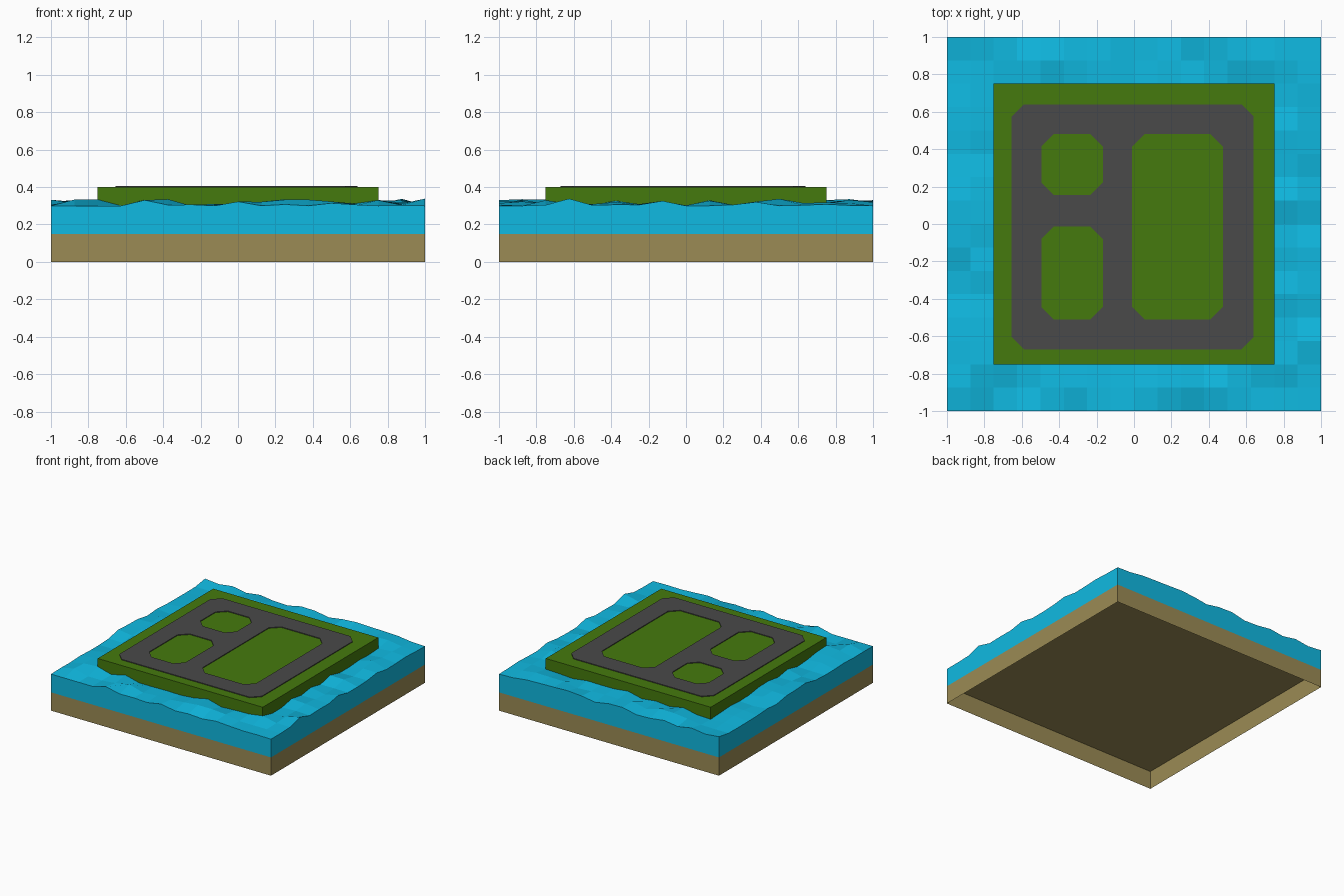
import bpy, bmesh, random

if "Cube" in bpy.data.objects:
    bpy.data.objects.remove(bpy.data.objects["Cube"])

random.seed(4)


def material(name, rgb):
    m = bpy.data.materials.new(name)
    m.diffuse_color = (*rgb, 1)
    m.use_nodes = True
    m.node_tree.nodes["Principled BSDF"].inputs["Base Color"].default_value = m.diffuse_color
    return m


def finish(bm, name, mat, outward=True):
    if outward:
        bmesh.ops.recalc_face_normals(bm, faces=bm.faces)
    mesh = bpy.data.meshes.new(name)
    bm.to_mesh(mesh)
    bm.free()
    mesh.materials.append(mat)
    ob = bpy.data.objects.new(name, mesh)
    bpy.context.collection.objects.link(ob)
    return ob


def box(name, half, z0, z1, mat, open_bottom=False):
    bm = bmesh.new()
    bmesh.ops.create_cube(bm, size=1)
    for v in bm.verts:
        v.co = (v.co.x * 2 * half, v.co.y * 2 * half, z1 if v.co.z > 0 else z0)
    bm.normal_update()
    if open_bottom:
        bottom = [f for f in bm.faces if f.normal.z < -0.5]
        bmesh.ops.delete(bm, geom=bottom, context='FACES_ONLY')
    return finish(bm, name, mat, outward=False)


sand = material("sand", (0.33, 0.26, 0.09))
blue = material("water", (0.005, 0.49, 0.76))
grass = material("grass", (0.06, 0.195, 0.004))
asphalt = material("asphalt", (0.067, 0.067, 0.067))

# Sea bed: hollow tray, open underneath
box("sea_bed", 1, 0, 0.15, sand, open_bottom=True)

# Water: faceted wavy top with straight sides down to the sea bed
N = 16
front = [0, 0, 0, 0, 30, 0, 6, 0, 22, 0, 7, 0, 14, 6, 0, 2, 0]   # thousandths
right = [0, 0, 4, 36, 18, 0, 5, 0, 26, 0, 5, 0, 20, 3, 8, 2, 0]
front[3], front[4], front[5] = 0, 30, 4
right[3], right[4], right[5] = 38, 3, 6
right[7], right[8], right[11], right[12] = 26, 0, 20, 0


def wave(i, j):
    if j == 0:
        return front[i] / 1000
    if i == N:
        return right[j] / 1000
    if (i, j) == (0, N):
        return 0.02
    return 0.038 * random.random() ** 2


bm = bmesh.new()
top = [[bm.verts.new((-1 + 2 * i / N, -1 + 2 * j / N, 0.3 + wave(i, j)))
        for j in range(N + 1)] for i in range(N + 1)]
for i in range(N):
    for j in range(N):
        bm.faces.new((top[i][j], top[i + 1][j], top[i + 1][j + 1], top[i][j + 1]))
rim = [e for e in bm.edges if e.is_boundary]
skirt = bmesh.ops.extrude_edge_only(bm, edges=rim)["geom"]
for v in skirt:
    if isinstance(v, bmesh.types.BMVert):
        v.co.z = 0.15
finish(bm, "water", blue)

# Island slab
box("island", 0.75, 0.3, 0.4, grass)


# Road: chamfered plate with three chamfered openings
def chamfered_loop(bm, x0, x1, y0, y1, z, c=0.066):
    pts = [(x0 + c, y0), (x1 - c, y0), (x1, y0 + c), (x1, y1 - c),
           (x1 - c, y1), (x0 + c, y1), (x0, y1 - c), (x0, y0 + c)]
    vs = [bm.verts.new((x, y, z)) for x, y in pts]
    return [bm.edges.new((vs[k], vs[(k + 1) % 8])) for k in range(8)]


bm = bmesh.new()
edges = []
for rect in [(-0.655, 0.64, -0.67, 0.64),
             (-0.495, -0.167, 0.155, 0.48),
             (-0.495, -0.167, -0.51, -0.013),
             (-0.01, 0.475, -0.51, 0.48)]:
    edges += chamfered_loop(bm, *rect, 0.4)
bmesh.ops.triangle_fill(bm, edges=edges, use_beauty=True, normal=(0, 0, 1))
lifted = bmesh.ops.extrude_face_region(bm, geom=bm.faces[:])["geom"]
for v in lifted:
    if isinstance(v, bmesh.types.BMVert):
        v.co.z = 0.406
# drop the hidden underside lying on the grass
under = [f for f in bm.faces if all(v.co.z < 0.401 for v in f.verts)]
bmesh.ops.delete(bm, geom=under, context='FACES_ONLY')
road = finish(bm, "road", asphalt)
if road.data.polygons[0].normal.z < 0 or any(p.normal.z < -0.5 for p in road.data.polygons):
    road.data.flip_normals()
